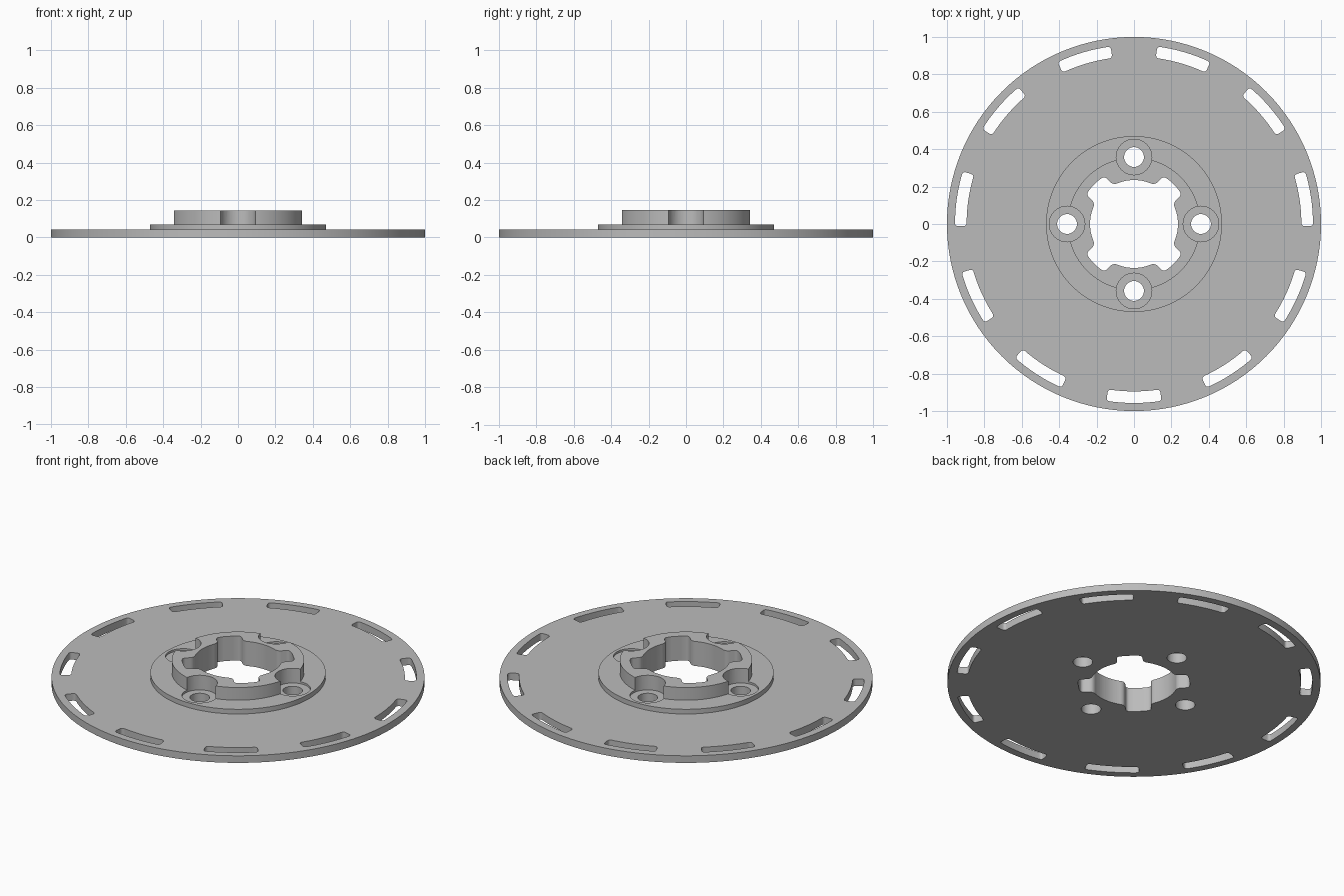
import bpy, bmesh
from math import sin, cos, radians, tau
from mathutils import Vector

cube = bpy.data.objects.get("Cube")
if cube:
    bpy.data.objects.remove(cube, do_unlink=True)

steel = bpy.data.materials.new("satin grey")
steel.use_nodes = True
grey = (0.5, 0.5, 0.5, 1)
steel.diffuse_color = grey
steel.node_tree.nodes["Principled BSDF"].inputs["Base Color"].default_value = grey


def polar(r, angle):
    return Vector((r * cos(angle), r * sin(angle)))


def rounded(corners, steps=5):
    """Outline from (point, fillet) pairs, with each filleted corner eased."""
    out = []
    for i, (p, f) in enumerate(corners):
        if not f:
            out.append(p)
            continue
        a = p + (corners[i - 1][0] - p).normalized() * f
        b = p + (corners[(i + 1) % len(corners)][0] - p).normalized() * f
        for k in range(steps + 1):
            t = k / steps
            out.append(a * (1 - t) ** 2 + p * 2 * t * (1 - t) + b * t * t)
    return out


def finish(bm, name):
    bmesh.ops.recalc_face_normals(bm, faces=bm.faces)
    mesh = bpy.data.meshes.new(name)
    bm.to_mesh(mesh)
    bm.free()
    mesh.materials.append(steel)
    obj = bpy.data.objects.new(name, mesh)
    bpy.context.collection.objects.link(obj)
    return obj


def prisms(name, outlines, low, high):
    bm = bmesh.new()
    for outline in outlines:
        face = bm.faces.new([bm.verts.new((p.x, p.y, low)) for p in outline])
        top = bmesh.ops.extrude_face_region(bm, geom=[face])["geom"]
        verts = [v for v in top if isinstance(v, bmesh.types.BMVert)]
        bmesh.ops.translate(bm, verts=verts, vec=(0, 0, high - low))
    return finish(bm, name)


# Stepped blank: thin disc, mounting flange and raised hub
profile = [(0, 0), (1, 0), (1, .042), (.47, .042), (.47, .07),
           (.355, .07), (.355, .145), (0, .145)]
bm = bmesh.new()
verts = [bm.verts.new((r, 0, z)) for r, z in profile]
edges = [bm.edges.new(pair) for pair in zip(verts, verts[1:])]
bmesh.ops.spin(bm, geom=verts + edges, cent=(0, 0, 0), axis=(0, 0, 1),
               angle=tau, steps=128, use_merge=True)
bmesh.ops.remove_doubles(bm, verts=bm.verts, dist=1e-5)
disc = finish(bm, "slotted_disc")

# Eleven curved slots near the rim
slots = []
for i in range(11):
    mid = -tau / 4 + i * tau / 11
    half = radians(8.9)
    corners = []
    for r, way in ((.895, 1), (.957, -1)):
        for k in range(9):
            angle = mid + way * half * (k / 4 - 1)
            corners.append((polar(r, angle), .018 if k in (0, 8) else 0))
    slots.append(rounded(corners))

# Central opening with four diagonal lobes
opening = []
for q in range(4):
    axis = q * tau / 4
    for k in range(-6, 7):
        opening.append((polar(.235, axis + radians(3.5 * k)), 0))
    along = polar(1, axis + tau / 8)
    side = Vector((-along.y, along.x))
    for u, v, f in ((-.069, .226, .024), (-.069, .292, .02), (-.03, .299, 0),
                    (.03, .299, 0), (.069, .292, .02), (.069, .226, .024)):
        opening.append((along * v + side * u, f))


def bolt_circles(radius):
    return [[polar(.358, q * tau / 4) + polar(radius, k * tau / 40)
             for k in range(40)] for q in range(4)]


# Cut slots, opening, bolt holes and their round seats
cutters = [
    prisms("slot_cutter", slots, -.1, .3),
    prisms("opening_cutter", [rounded(opening)], -.1, .3),
    prisms("bolt_hole_cutter", bolt_circles(.053), -.1, .3),
    prisms("bolt_seat_cutter", bolt_circles(.095), .058, .3),
]
bpy.ops.object.select_all(action='DESELECT')
disc.select_set(True)
bpy.context.view_layer.objects.active = disc
for cutter in cutters:
    cutter.hide_render = True
    mod = disc.modifiers.new(cutter.name, 'BOOLEAN')
    mod.operation = 'DIFFERENCE'
    mod.solver = 'EXACT'
    mod.object = cutter
    bpy.ops.object.modifier_apply(modifier=mod.name)
    bpy.data.objects.remove(cutter, do_unlink=True)
bpy.ops.object.shade_smooth_by_angle(angle=radians(30))
